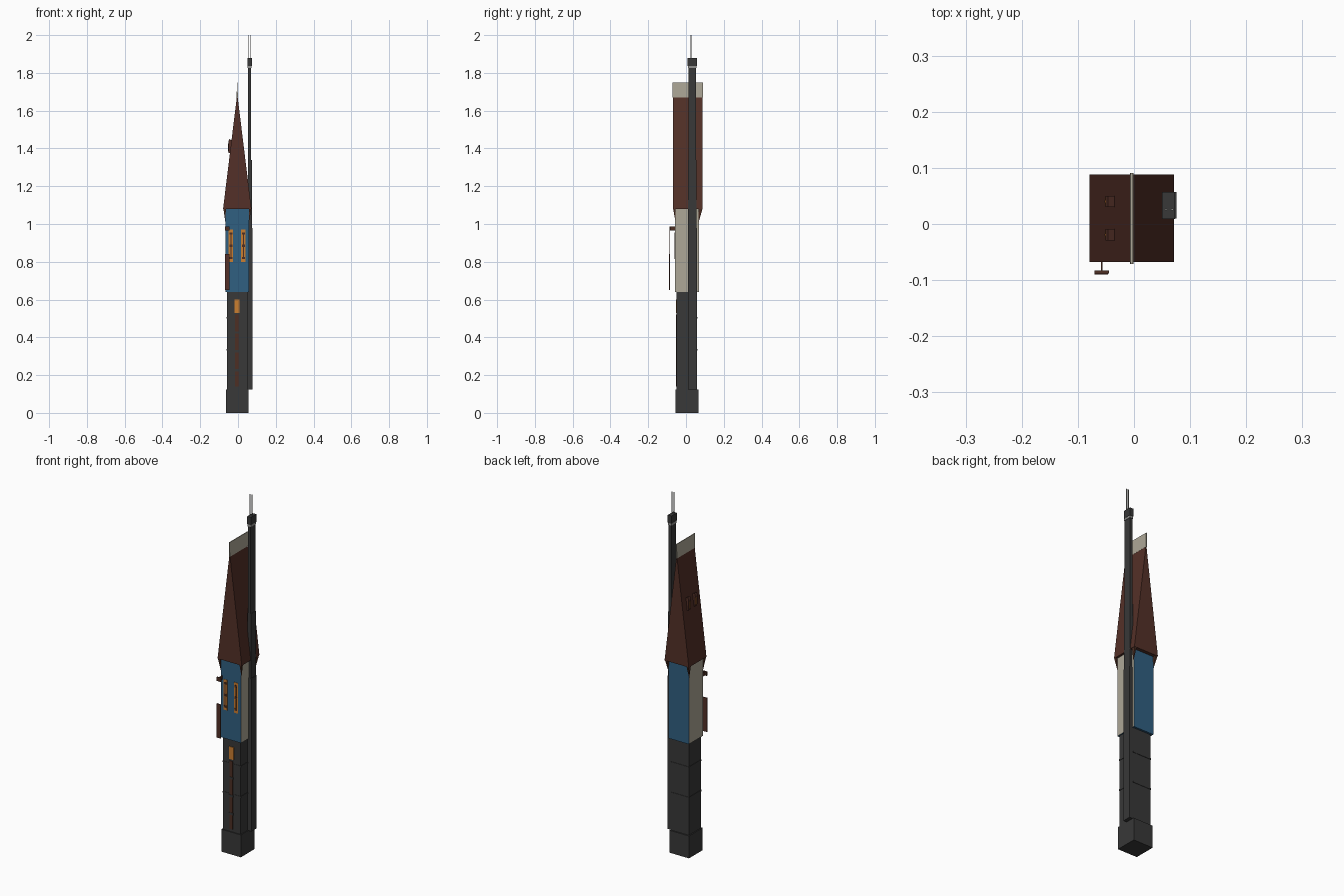
import bpy, bmesh

def mat(name, r, g, b):
    m = bpy.data.materials.new(name)
    m.diffuse_color = (r, g, b, 1)
    return m

STONE = mat("dark_stone", 0.040, 0.040, 0.040)
BLUE = mat("blue_plaster", 0.030, 0.115, 0.220)
CREAM = mat("cream_plaster", 0.42, 0.39, 0.31)
ROOF = mat("roof_brown", 0.088, 0.030, 0.021)
WOOD = mat("timber", 0.075, 0.028, 0.017)
GLOW = mat("window_orange", 0.60, 0.21, 0.03)
METAL = mat("pale_metal", 0.30, 0.30, 0.29)

def mesh(name, verts, faces, *mats):
    me = bpy.data.meshes.new(name)
    me.from_pydata(verts, [], faces)
    bm = bmesh.new()
    bm.from_mesh(me)
    bmesh.ops.recalc_face_normals(bm, faces=bm.faces)
    bm.to_mesh(me)
    bm.free()
    for m in mats:
        me.materials.append(m)
    ob = bpy.data.objects.new(name, me)
    bpy.context.collection.objects.link(ob)
    return ob

def box(name, x, y, z, *mats):
    """Box from (min, max) ranges on each axis."""
    v = [(i, j, k) for i in x for j in y for k in z]
    f = [(0, 1, 3, 2), (4, 6, 7, 5), (0, 4, 5, 1), (2, 3, 7, 6), (0, 2, 6, 4), (1, 5, 7, 3)]
    return mesh(name, v, f, *mats)

def prism(name, profile, y, m):
    """Extrude an xz profile along y."""
    n = len(profile)
    v = [(px, yy, pz) for yy in y for px, pz in profile]
    f = [tuple(range(n)), tuple(range(n, 2 * n))]
    f += [(i, (i + 1) % n, n + (i + 1) % n, n + i) for i in range(n)]
    return mesh(name, v, f, m)

# stone foot, shaft and seam bands
box("foot", (-0.064, 0.056), (-0.055, 0.065), (0, 0.125), STONE)
box("shaft", (-0.058, 0.052), (-0.050, 0.058), (0.125, 0.64), STONE)
for z in (0.33, 0.50):
    box("seam_band", (-0.060, 0.054), (-0.0515, 0.060), (z, z + 0.008), STONE)

# upper storey: blue front and back, cream sides
up = box("upper_storey", (-0.066, 0.059), (-0.057, 0.069), (0.64, 1.085), BLUE, CREAM)
for p in up.data.polygons:
    p.material_index = 1 if abs(p.normal.x) > 0.5 else 0

# steep gable roof and ridge board
prism("roof", [(-0.079, 1.08), (0.071, 1.08), (-0.004, 1.69)], (-0.068, 0.088), ROOF)
prism("ridge_board", [(-0.007, 1.67), (-0.001, 1.67), (-0.002, 1.75), (-0.006, 1.75)],
      (-0.071, 0.091), CREAM)

# wedge brackets under the four eave corners
for s, x0, x1 in ((-1, -0.064, -0.077), (1, 0.057, 0.069)):
    for y0, y1 in ((-0.055, -0.068), (0.067, 0.087)):
        top = [(x0, y0, 1.08), (x1, y0, 1.08), (x1, y1, 1.08), (x0, y1, 1.08)]
        mesh("eave_bracket", top + [(x0 + s * 0.003, y0, 1.01)],
             [(0, 1, 2, 3), (0, 1, 4), (1, 2, 4), (2, 3, 4), (3, 0, 4)], WOOD)

# tall chimney stack on the right, in tiers, with a cap and two rods
box("chimney_base", (0.050, 0.076), (0.010, 0.057), (0.125, 0.98), STONE)
box("chimney_middle", (0.052, 0.073), (0.011, 0.055), (0.98, 1.34), STONE)
box("chimney_top", (0.053, 0.070), (0.012, 0.053), (1.34, 1.825), STONE)
box("chimney_collar", (0.051, 0.072), (0.010, 0.055), (1.825, 1.837), METAL)
box("chimney_cap", (0.050, 0.073), (0.009, 0.057), (1.837, 1.88), STONE)
for x in (0.057, 0.068):
    box("chimney_rod", (x - 0.002, x + 0.002), (0.024, 0.028), (1.88, 2.0), METAL)

# framed windows on the upper front
def window(x0, x1, z0, z1, y):
    box("window_glow", (x0, x1), (y - 0.002, y + 0.003), (z0, z1), GLOW)
    cx = (x0 + x1) / 2
    box("window_mullion", (cx - 0.002, cx + 0.002), (y - 0.004, y + 0.003),
        (z0 + 0.02, z1 - 0.015), WOOD)
    for z in (z0 + 0.02, (z0 + z1) / 2, z1 - 0.02):
        box("window_bar", (x0 + 0.004, x1 - 0.004), (y - 0.004, y + 0.003),
            (z - 0.006, z + 0.006), WOOD)

window(-0.049, -0.026, 0.80, 0.97, -0.057)
window(0.017, 0.040, 0.80, 0.97, -0.057)

# narrow door with straps and a lit pane above
box("door", (-0.016, 0.004), (-0.0525, -0.048), (0.14, 0.52), WOOD)
for z in (0.22, 0.32, 0.42):
    box("door_strap", (-0.018, 0.006), (-0.054, -0.048), (z, z + 0.012), STONE)
box("door_light", (-0.019, 0.009), (-0.053, -0.048), (0.53, 0.60), GLOW)

# hanging sign: arm, crossbar, hanger and board
box("sign_arm", (-0.059, -0.056), (-0.086, -0.055), (0.965, 0.988), WOOD)
box("sign_crossbar", (-0.070, -0.045), (-0.088, -0.083), (0.965, 0.988), WOOD)
box("sign_hanger", (-0.058, -0.057), (-0.087, -0.086), (0.83, 0.97), WOOD)
box("sign_board", (-0.070, -0.046), (-0.090, -0.086), (0.65, 0.84), ROOF)

# two small dormers on the left roof slope
for y in (-0.019, 0.040):
    prism("dormer", [(-0.049, 1.375), (-0.034, 1.375), (-0.030, 1.44), (-0.046, 1.45), (-0.051, 1.435)],
          (y - 0.010, y + 0.010), ROOF)
    box("dormer_window", (-0.0515, -0.048), (y - 0.006, y + 0.006), (1.385, 1.425), GLOW)
    box("dormer_mullion", (-0.0525, -0.048), (y - 0.0015, y + 0.0015), (1.385, 1.425), WOOD)
